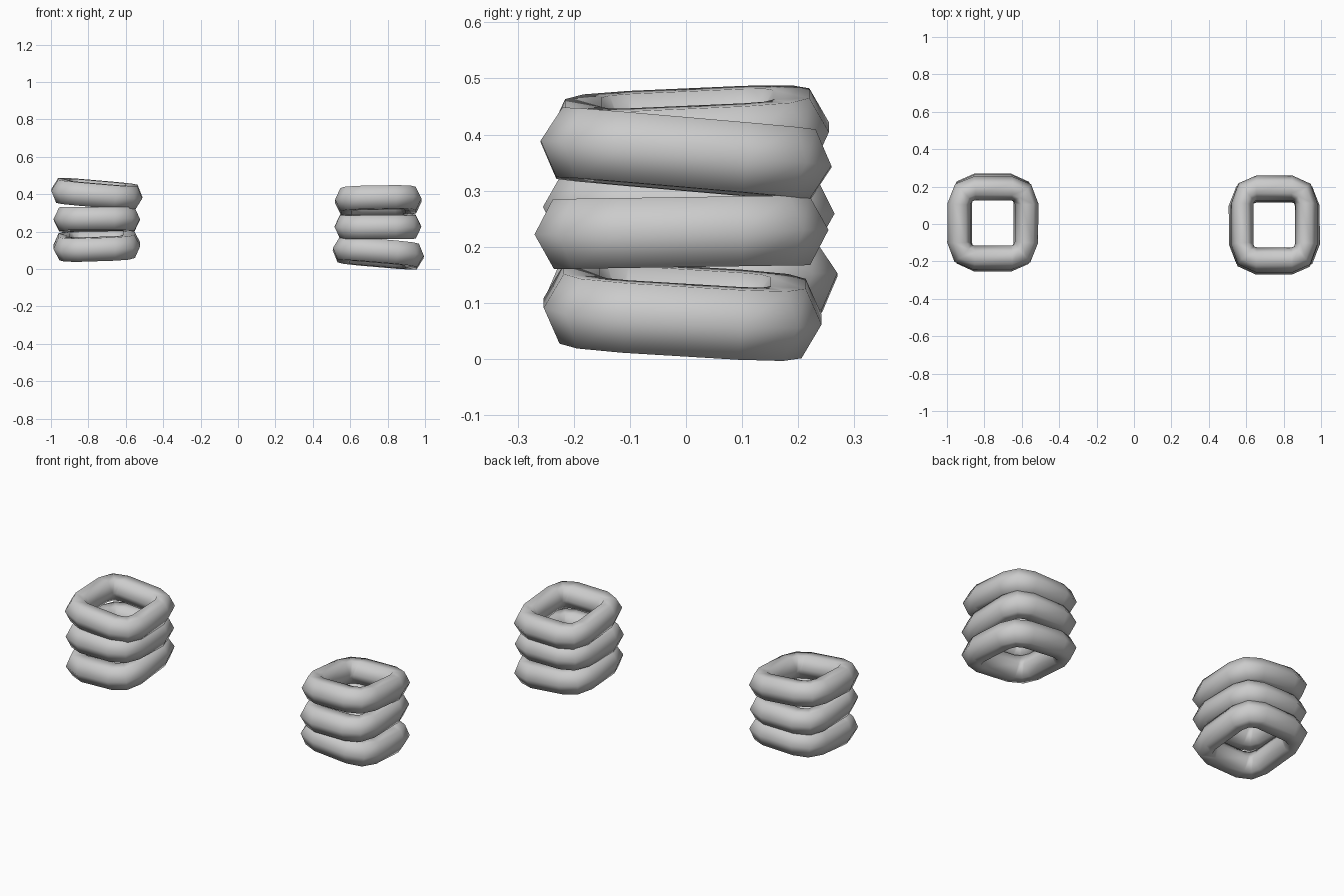
import bpy, bmesh, math
from mathutils import Matrix

if "Cube" in bpy.data.objects:
    bpy.data.objects.remove(bpy.data.objects["Cube"])

SIDES = 6  # hexagonal tube

# corner stations of the unit ring: (outer point, inner point)
CORNER = [((1, -0.42), (0.485, -0.40)),
          ((1, 0.42), (0.485, 0.40)),
          ((0.84, 0.83), (0.462, 0.462))]


def rotated(p, q):
    for _ in range(q):
        p = (-p[1], p[0])
    return p


def ring(name, centre, half_x, half_y, rise_x, rise_y):
    """Rounded square ring, tilted by its rise across x and across y."""
    bm = bmesh.new()
    loops = []
    for q in range(4):
        for outer, inner in CORNER:
            o, i = rotated(outer, q), rotated(inner, q)
            loop = []
            for k in range(SIDES):
                a = 2 * math.pi * k / SIDES
                t = 0.5 + 0.5 * math.cos(a)
                loop.append(bm.verts.new(((i[0] + (o[0] - i[0]) * t) * half_x,
                                          (i[1] + (o[1] - i[1]) * t) * half_y,
                                          0.072 * math.sin(a))))
            loops.append(loop)
    for n, a in enumerate(loops):
        b = loops[(n + 1) % len(loops)]
        for k in range(SIDES):
            j = (k + 1) % SIDES
            bm.faces.new((a[k], b[k], b[j], a[j]))
    tilt = (Matrix.Rotation(-math.atan(rise_x / (2 * half_x)), 4, 'Y')
            @ Matrix.Rotation(math.atan(rise_y / (2 * half_y)), 4, 'X'))
    bm.transform(Matrix.Translation(centre) @ tilt)
    bmesh.ops.recalc_face_normals(bm, faces=bm.faces)
    for f in bm.faces:
        f.smooth = True
    mesh = bpy.data.meshes.new(name)
    bm.to_mesh(mesh)
    bm.free()
    bpy.context.collection.objects.link(bpy.data.objects.new(name, mesh))


# left stack
ring("left_ring_bottom", (-0.755, 0.008, 0.125), 0.232, 0.263, 0.015, 0.05)
ring("left_ring_middle", (-0.755, 0.005, 0.265), 0.231, 0.260, 0.0, -0.012)
ring("left_ring_top", (-0.755, 0.005, 0.402), 0.244, 0.250, -0.042, 0.022)
# right stack
ring("right_ring_bottom", (0.75, -0.006, 0.085), 0.244, 0.248, -0.042, -0.03)
ring("right_ring_middle", (0.748, -0.008, 0.226), 0.232, 0.262, 0.0, 0.008)
ring("right_ring_top", (0.75, 0.0, 0.365), 0.231, 0.260, 0.008, -0.045)
